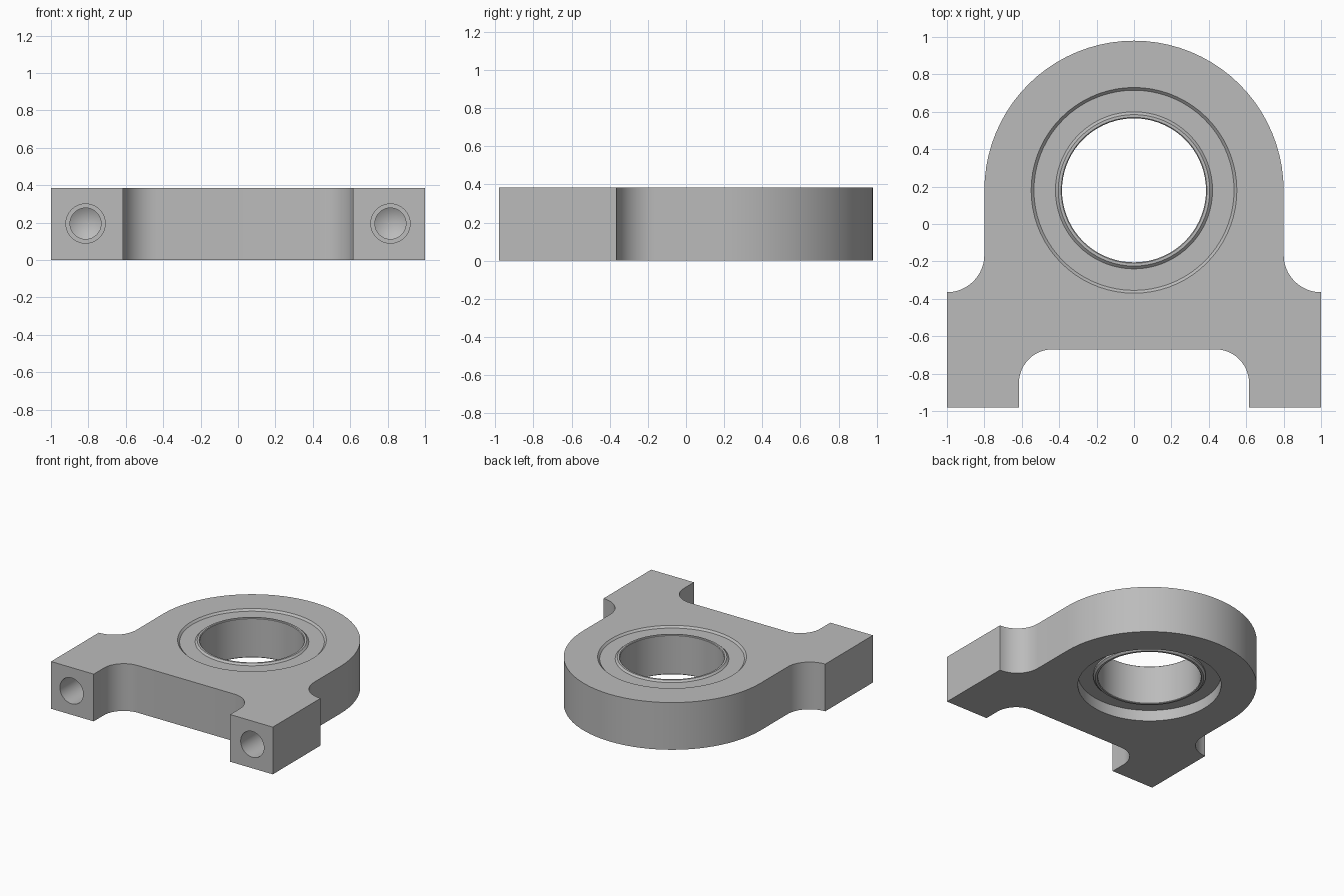
import bpy, bmesh, math
from mathutils import Matrix, Vector

if "Cube" in bpy.data.objects:
    bpy.data.objects.remove(bpy.data.objects["Cube"], do_unlink=True)

HEIGHT = 0.385
BORE_Y = 0.18
SEGMENTS = 72

steel = bpy.data.materials.new("plain grey metal")
steel.use_nodes = True
grey = (0.5, 0.5, 0.5, 1)
steel.diffuse_color = grey
steel.node_tree.nodes["Principled BSDF"].inputs["Base Color"].default_value = grey


def finish(bm, name):
    bmesh.ops.recalc_face_normals(bm, faces=bm.faces)
    mesh = bpy.data.meshes.new(name)
    bm.to_mesh(mesh)
    bm.free()
    mesh.materials.append(steel)
    obj = bpy.data.objects.new(name, mesh)
    bpy.context.collection.objects.link(obj)
    return obj


def activate(obj):
    bpy.ops.object.select_all(action='DESELECT')
    obj.select_set(True)
    bpy.context.view_layer.objects.active = obj


def arc(cx, cy, r, start, end, steps):
    angles = [math.radians(start + (end - start) * i / steps) for i in range(steps + 1)]
    return [(cx + r * math.cos(a), cy + r * math.sin(a)) for a in angles]


def revolve(name, profile, matrix, closed):
    """Spin (radius, height) points around the local z axis."""
    bm = bmesh.new()
    verts = [bm.verts.new((r, 0, z)) for r, z in profile]
    ring = verts + verts[:1] if closed else verts
    edges = [bm.edges.new(pair) for pair in zip(ring, ring[1:])]
    bmesh.ops.spin(bm, geom=verts + edges, cent=(0, 0, 0), axis=(0, 0, 1),
                   angle=math.tau, steps=SEGMENTS)
    bmesh.ops.remove_doubles(bm, verts=bm.verts, dist=1e-4)
    bm.transform(matrix)
    return finish(bm, name)


def cut(obj, cutter):
    cutter.hide_render = True
    activate(obj)
    mod = obj.modifiers.new("cut", 'BOOLEAN')
    mod.operation = 'DIFFERENCE'
    mod.solver = 'EXACT'
    mod.object = cutter
    bpy.ops.object.modifier_apply(modifier=mod.name)
    bpy.data.objects.remove(cutter, do_unlink=True)


# Housing: half outline from the front notch to the rounded back, mirrored
half = arc(0.435, -0.85, 0.18, 90, 0, 12)
half += [(0.615, -0.98), (1, -0.98)]
half += arc(1, -0.165, 0.2, 270, 180, 12)
half += arc(0, BORE_Y, 0.8, 0, 90, 20)
outline = half + [(-x, y) for x, y in reversed(half[:-1])]

bm = bmesh.new()
base = bm.faces.new([bm.verts.new((x, y, 0)) for x, y in outline])
top = bmesh.ops.extrude_face_region(bm, geom=[base])["geom"]
bmesh.ops.translate(bm, vec=(0, 0, HEIGHT),
                    verts=[v for v in top if isinstance(v, bmesh.types.BMVert)])
housing = finish(bm, "bearing_housing")

# Bearing seat with a chamfered upper rim
bore = Matrix.Translation((0, BORE_Y, 0))
cut(housing, revolve("seat_cutter", [
    (0, -0.1), (0.535, -0.1), (0.535, HEIGHT - 0.015),
    (0.565, HEIGHT + 0.015), (0, HEIGHT + 0.015)], bore, False))

# Blind stepped bolt holes with conical drill tips in both feet
for side in (-1, 1):
    place = Matrix.Translation((side * 0.815, -0.98, 0.195)) @ Matrix.Rotation(-math.pi / 2, 4, 'X')
    cut(housing, revolve("bolt_hole_cutter", [
        (0, -0.1), (0.105, -0.1), (0.105, 0.3), (0.083, 0.3),
        (0.083, 0.5), (0, 0.55)], place, False))

# Bearing: flat outer ring with a slightly proud, chamfered inner ring
low, high = 0.09, HEIGHT - 0.015
bearing = revolve("bearing", [
    (0.537, low), (0.537, high), (0.42, high), (0.405, HEIGHT - 0.001),
    (0.39, HEIGHT - 0.001), (0.385, HEIGHT - 0.006), (0.385, 0.066),
    (0.39, 0.061), (0.405, 0.061), (0.42, 0.075), (0.42, low)], bore, True)

for obj in (housing, bearing):
    activate(obj)
    bpy.ops.object.shade_smooth_by_angle(angle=math.radians(25))
